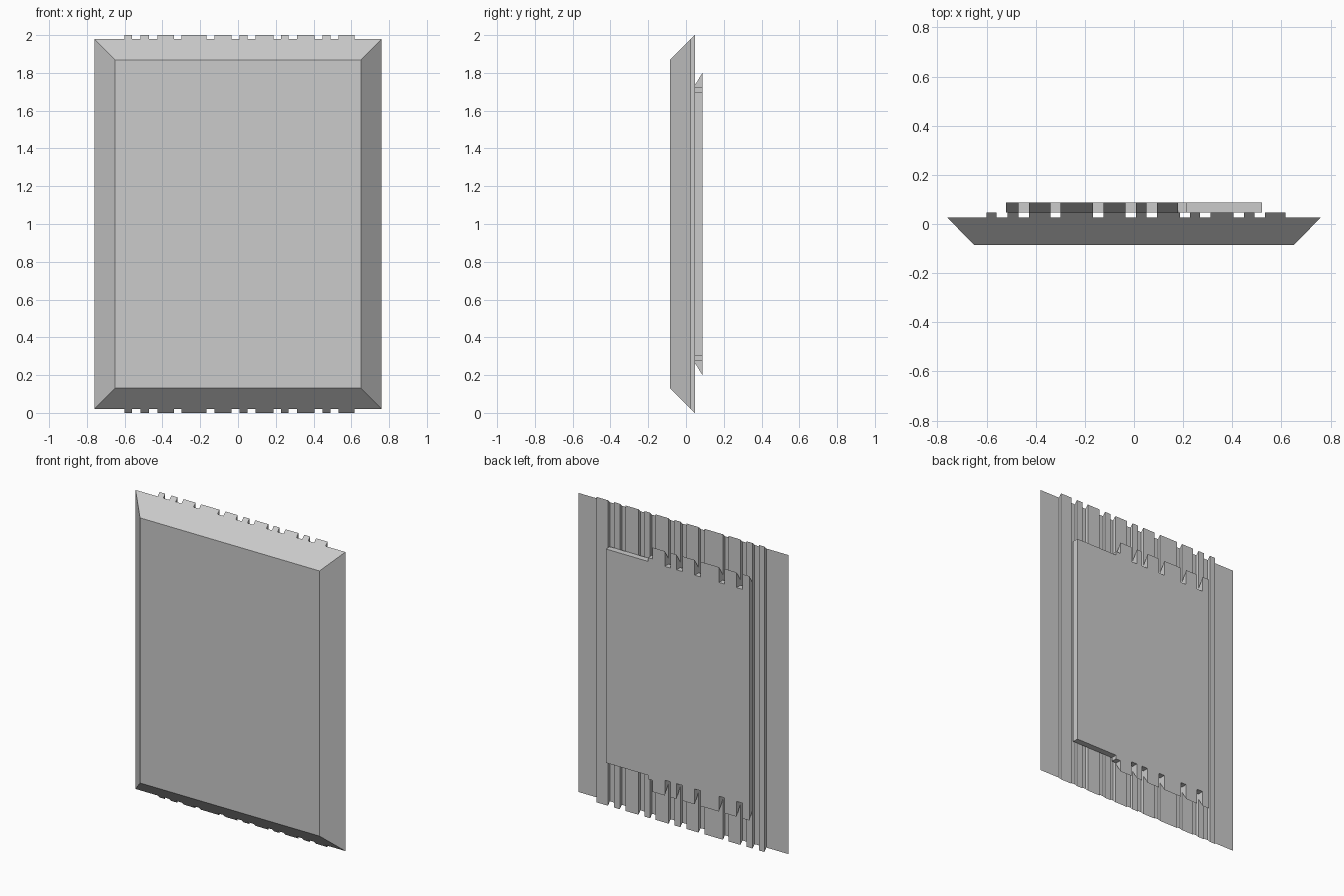
import bpy
import bmesh

cube = bpy.data.objects.get("Cube")
if cube:
    bpy.data.objects.remove(cube, do_unlink=True)

grey = bpy.data.materials.new("plain grey")
grey.use_nodes = True
grey.diffuse_color = (0.6, 0.6, 0.6, 1)
grey.node_tree.nodes["Principled BSDF"].inputs["Base Color"].default_value = (0.6, 0.6, 0.6, 1)


def loft(name, first, second):
    """Closed solid between two matching outlines."""
    bm = bmesh.new()
    a = [bm.verts.new(p) for p in first]
    b = [bm.verts.new(p) for p in second]
    bm.faces.new(a)
    bm.faces.new(b[::-1])
    for i in range(len(a)):
        j = (i + 1) % len(a)
        bm.faces.new((a[j], a[i], b[i], b[j]))
    bmesh.ops.recalc_face_normals(bm, faces=bm.faces[:])
    mesh = bpy.data.meshes.new(name)
    bm.to_mesh(mesh)
    bm.free()
    mesh.materials.append(grey)
    obj = bpy.data.objects.new(name, mesh)
    bpy.context.collection.objects.link(obj)
    return obj


FRONT, BACK, RIB, PLATE = -0.085, 0.026, 0.047, 0.087

# Bevelled slab with vertical ribs on its back; both ends are cut at 45 degrees
ribs = [(-0.60, -0.56), (-0.515, -0.47), (-0.427, -0.34), (-0.30, -0.167),
        (-0.124, -0.035), (0.008, 0.05), (0.093, 0.187), (0.227, 0.268),
        (0.312, 0.405), (0.447, 0.49), (0.533, 0.616)]
outline = [(0.76, BACK), (0.65, FRONT), (-0.65, FRONT), (-0.76, BACK)]
for x0, x1 in ribs:
    outline += [(x0, BACK), (x0, RIB), (x1, RIB), (x1, BACK)]
loft("ribbed_slab",
     [(x, y, RIB - y) for x, y in outline],
     [(x, y, 2 - RIB + y) for x, y in outline])

# Raised back plate with undercut teeth, notches and a lowered corner:
# each span holds its right end and its half height at the back and the front
TOOTH, NOTCH, STEP = (0.80, 0.735), (0.70, 0.70), (0.725, 0.725)
spans = [(-0.47, TOOTH), (-0.427, NOTCH), (-0.34, TOOTH), (-0.30, NOTCH),
         (-0.167, TOOTH), (-0.124, NOTCH), (-0.035, TOOTH), (0.008, NOTCH),
         (0.05, TOOTH), (0.093, NOTCH), (0.18, TOOTH), (0.215, STEP),
         (0.52, NOTCH)]


def plate_outline(y, side):
    upper, x = [], -0.52
    for end, heights in spans:
        upper += [(x, heights[side]), (end, heights[side])]
        x = end
    return ([(x, y, 1 + h) for x, h in upper] +
            [(x, y, 1 - h) for x, h in reversed(upper)])


loft("back_plate", plate_outline(PLATE, 0), plate_outline(RIB, 1))
